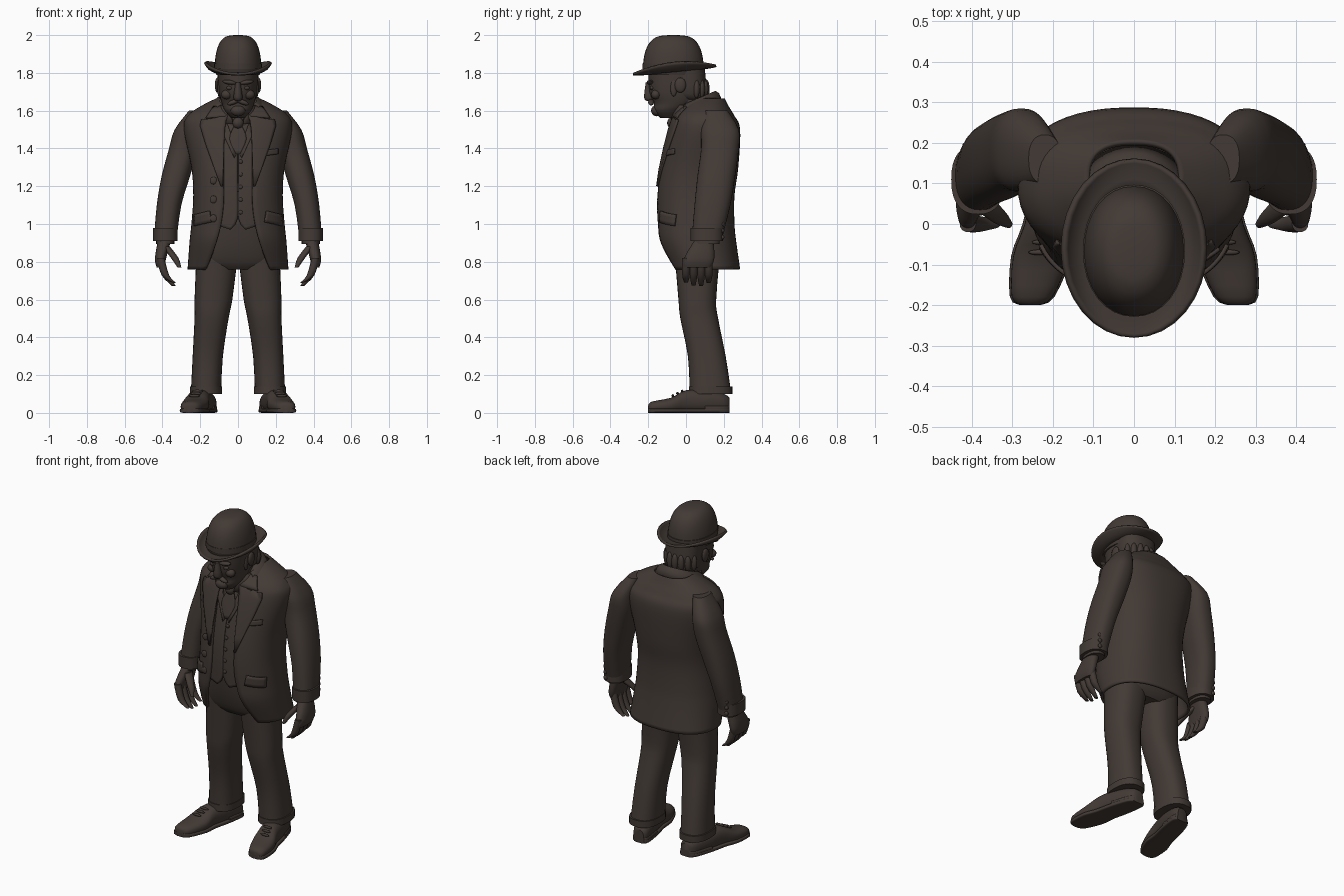
import bpy, bmesh, math
from mathutils import Matrix, Vector
from math import sin, cos, tau, radians

cube = bpy.data.objects.get("Cube")
if cube:
    bpy.data.objects.remove(cube, do_unlink=True)

COLOUR = (.055, .042, .035, 1)
brown = bpy.data.materials.new("dark_brown")
brown.use_nodes = True
brown.diffuse_color = COLOUR
brown.node_tree.nodes["Principled BSDF"].inputs["Base Color"].default_value = COLOUR


def finish(name, bm, mirror=False, thick=0):
    """Turn a bmesh into a smooth object, optionally mirrored and thickened."""
    bmesh.ops.recalc_face_normals(bm, faces=bm.faces)
    mesh = bpy.data.meshes.new(name)
    bm.to_mesh(mesh)
    bm.free()
    mesh.materials.append(brown)
    mesh.shade_smooth()
    mesh.set_sharp_from_angle(angle=radians(45))
    ob = bpy.data.objects.new(name, mesh)
    bpy.context.collection.objects.link(ob)
    if thick:
        solidify = ob.modifiers.new("thickness", 'SOLIDIFY')
        solidify.thickness = thick
        solidify.offset = 0
    if mirror:
        ob.modifiers.new("mirror", 'MIRROR').use_mirror_merge = False


def skin(name, rows, closed=True, cap=True, **options):
    """Join rows of points into a surface."""
    bm = bmesh.new()
    rows = [[bm.verts.new(point) for point in row] for row in rows]
    for low, high in zip(rows, rows[1:]):
        count = len(low)
        for i in range(count if closed else count - 1):
            j = (i + 1) % count
            bm.faces.new((low[i], low[j], high[j], high[i]))
    if cap:
        bm.faces.new(rows[0])
        bm.faces.new(rows[-1])
    finish(name, bm, **options)


def refine(sections, steps=3):
    """Interpolate smoothly between a few sections."""
    padded = [sections[0], *sections, sections[-1]]
    result = []
    for group in zip(padded, padded[1:], padded[2:], padded[3:]):
        for k in range(steps):
            t = k / steps
            result.append([b + t * (c - a + t * (2 * a - 5 * b + 4 * c - d
                           + t * (3 * (b - c) + d - a))) / 2
                           for a, b, c, d in zip(*group)])
    return result + [list(sections[-1])]


def signed_power(value, exponent):
    return math.copysign(abs(value) ** exponent, value)


def ring(section, gap=0, power=2.4, count=32):
    """Section holds height, centre y, half width, half depth and centre x."""
    z, y, width, depth, x = section
    start = math.asin(gap / width) if gap else 0
    points = []
    for i in range(count):
        t = start + (tau - 2 * start) * i / (count - 1 if gap else count)
        points.append((x + width * signed_power(sin(t), 2 / power),
                       y - depth * signed_power(cos(t), 2 / power), z))
    return points


def loft(name, sections, power=2.4, **options):
    sections = [s if len(s) > 4 else (*s, 0) for s in sections]
    skin(name, [ring(s, power=power) for s in refine(sections)], **options)


def wider(sections, extra):
    return [(z, y, w + extra, d + extra, x) for z, y, w, d, x in sections]


def blob(name, centre, size, mirror=False, tilt=0):
    bm = bmesh.new()
    bmesh.ops.create_uvsphere(bm, u_segments=14, v_segments=8, radius=1)
    bm.transform(Matrix.Translation(Vector(centre)) @ Matrix.Rotation(tilt, 4, 'Y')
                 @ Matrix.Diagonal((*size, 1)))
    finish(name, bm, mirror)


# Coat: an open-fronted shell whose skirts curve away below the waist
coat = refine([(.76, .1, .26, .18, 0), (.9, .06, .25, .2, 0), (1, .05, .24, .2, 0),
               (1.15, .05, .23, .2, 0), (1.3, .07, .24, .2, 0), (1.5, .1, .28, .18, 0),
               (1.57, .1, .26, .15, 0), (1.62, .11, .19, .11, 0), (1.66, .12, .11, .08, 0)], 5)


def front_gap(section):
    return .06 + .1 * (max(1.15 - section[0], 0) / .4) ** 2


skin("coat", [ring(s, front_gap(s), count=48) for s in coat],
     closed=False, cap=False, thick=.014)


def on_coat(x, z, lift):
    """Point on the coat's front, lifted outwards."""
    low, high = next(pair for pair in zip(coat, coat[1:]) if z <= pair[1][0])
    t = (z - low[0]) / (high[0] - low[0])
    y, width, depth = (low[k] + t * (high[k] - low[k]) for k in (1, 2, 3))
    across = min(abs(x) / (width + lift), 1)
    return (x, y - (depth + lift) * (1 - across ** 2.4) ** (1 / 2.4), z)


def panel(name, inner, outer, lift, mirror=True, thick=.01):
    """Thin cloth panel following the coat between two edges."""
    rows = []
    for start, end in zip(refine(inner), refine(outer)):
        line = [Vector(start).lerp(Vector(end), i / 8) for i in range(9)]
        rows.append([on_coat(point.x, point.y, lift) for point in line])
    skin(name, rows, closed=False, cap=False, mirror=mirror, thick=thick)


panel("lapels", [(.05, 1.58), (.07, 1.5), (.08, 1.2)],
      [(.15, 1.55), (.2, 1.52), (.09, 1.2)], .014)
panel("collar_fronts", [(.05, 1.63), (.05, 1.57)], [(.13, 1.62), (.17, 1.56)], .016)
panel("pocket_flaps", [(.15, 1.07), (.14, 1.01)], [(.23, 1.05), (.23, .99)], .012)
panel("breast_pocket", [(.14, 1.39), (.14, 1.36)], [(.21, 1.4), (.21, 1.37)], .01, False)

# Collar folded round the back of the neck
rows = []
for spread, drop in ((0, .02), (.01, 0), (.03, .01), (.06, .06)):
    angles = [radians(10 * i) for i in range(-12, 13)]
    rows.append([((.09 + spread) * sin(a), .05 + (.1 + spread * .7) * cos(a),
                  1.655 + .045 * cos(a) - drop) for a in angles])
skin("coat_collar", rows, closed=False, cap=False, thick=.01)

# Waistcoat, shirt and tie
loft("shirt", [(1, .05, .19, .17), (1.3, .08, .2, .18), (1.45, .09, .2, .16), (1.6, .08, .1, .1)])
panel("waistcoat", [(.002, 1.38), (.002, 1.2), (.002, 1.03), (.04, .97)],
      [(.1, 1.54), (.11, 1.25), (.12, 1.08), (.13, 1)], -.01)
panel("waistcoat_lapels", [(.002, 1.38), (.06, 1.54)], [(.02, 1.35), (.09, 1.5)], -.003)
for i in range(5):
    blob("waistcoat_button", on_coat(.014, 1.33 - .067 * i, -.004), (.011, .006, .011))
for i in range(3):
    blob("coat_button", on_coat(-.13, 1.23 - .1 * i, .009), (.02, .006, .02))
panel("tie", [(-.02, 1.52), (-.045, 1.45), (-.01, 1.37)],
      [(.02, 1.52), (.045, 1.45), (.01, 1.37)], -.002, False)
blob("tie_knot", (0, -.075, 1.535), (.03, .025, .03))
skin("shirt_collar", [ring((1.53 + h, .02, .1 - h / 8, .1 - h / 8, 0), .02 + h / 5)
                      for h in (0, .05, .1)], closed=False, cap=False, thick=.01)

# Trousers with turned-up hems
loft("trouser_seat", [(.76, .06, .17, .1), (.8, .06, .22, .13), (.9, .06, .22, .16),
                      (1.03, .05, .2, .17)])
leg = [(.1, .13, .08, .11, .17), (.3, .11, .08, .1, .16), (.5, .07, .09, .1, .14),
       (.6, .06, .1, .1, .13), (.84, .06, .11, .12, .11)]
loft("trouser_legs", leg, mirror=True)
hem = [(z, *leg[0][1:]) for z in (.1, .14)]
loft("trouser_hems", wider(hem, .005), mirror=True)


# Shoes: outline from heel to toe, splayed outwards
def shoe_part(name, outline, power, height=None, extra=0):
    rows = []
    for y, width, depth in refine(outline):
        half = height or depth
        points = ring((y, half, width + extra, half, .21 - .23 * y), power=power)
        rows.append([(x, length, up) for x, up, length in points])
    skin(name, rows, mirror=True)


shoe = [(.23, .03, .04), (.2, .05, .05), (.1, .06, .06), (0, .06, .06), (-.08, .07, .04),
        (-.18, .05, .03), (-.2, .02, .02)]
shoe_part("shoes", shoe, 2.4)
shoe_part("shoe_soles", shoe, 5, .012, .005)
shoe_part("shoe_heels", shoe[:3], 5, .02, .003)
for i in range(3):
    blob("shoe_lace", (.215 + .008 * i, -.02 - .025 * i, .115 - .012 * i),
         (.03, .007, .008), True)

# Sleeves with cuffs and buttons
sleeve = [(.92, .11, .06, .08, .385), (1.1, .14, .065, .095, .365), (1.25, .16, .075, .1, .33),
          (1.4, .18, .075, .1, .29), (1.5, .18, .065, .1, .27), (1.6, .16, .04, .06, .22)]
loft("sleeves", sleeve, mirror=True)
cuff = [(z, *sleeve[0][1:]) for z in (.91, .98)]
loft("cuffs", wider(cuff, .006), mirror=True)
loft("shirt_cuffs", [(z - .015, *rest) for z, *rest in wider(cuff, -.012)], mirror=True)
for i in range(3):
    blob("cuff_button", (.41, .195, .93 + .035 * i), (.013, .008, .013), True)

# Hands: palm, four curled fingers and a thumb
loft("palms", [(.77, .06, .02, .07, .41), (.82, .07, .03, .08, .41), (.93, .1, .035, .045, .385)],
     mirror=True)
for i in range(4):
    curl = [(.73, .02, .385), (.82, .02, .41)]
    tip = (.69 - .02 * sin(i), .01, .34)
    loft("finger", [(z, .04 * i, r, r, x) for z, r, x in (tip, *curl)], 2, mirror=True)
loft("thumbs", [(.77, 0, .01, .01, .31), (.82, .02, .02, .02, .335), (.88, .06, .02, .03, .38)],
     2, mirror=True)

# Head and face
loft("neck", [(1.52, .04, .085, .09), (1.6, .02, .076, .085), (1.72, .01, .08, .09)])
loft("head", [(1.56, -.09, .035, .045), (1.6, -.09, .07, .08), (1.64, -.06, .086, .11),
              (1.7, -.055, .1, .14), (1.82, -.05, .11, .15)], 2.2)
loft("nose", [(1.65, -.195, .01, .01), (1.67, -.195, .024, .027), (1.75, -.195, .012, .018)], 2)
blob("brows", (.045, -.19, 1.75), (.04, .018, .012), True, -.15)
blob("eyes", (.043, -.18, 1.72), (.02, .012, .011), True)
blob("cheeks", (.06, -.16, 1.685), (.03, .025, .025), True)
blob("moustache", (.025, -.185, 1.645), (.036, .016, .013), True, .35)
blob("chin", (0, -.155, 1.6), (.04, .03, .03))
blob("ears", (.11, -.03, 1.735), (.013, .03, .04), True)
loft("hair", [(1.655, .035, .07, .06), (1.69, .02, .1, .09), (1.82, .01, .11, .09)])
blob("sideburns", (.1, -.065, 1.72), (.01, .018, .045), True)
for i in range(-3, 4):
    a = i * radians(22)
    blob("hair_lock", (.1 * sin(a), .02 + .088 * cos(a), 1.715), (.02, .017, .05))

# Hat: domed crown, band and rolled brim
dome = []
for i in range(9):
    a = radians(11 * i)
    size = cos(a) ** .55
    dome.append((1.83 + .17 * sin(a), -.067, .123 * size, .16 * size))
loft("hat_crown", [(1.79, -.065, .115, .15), *dome], 2.1)
loft("hat_band", [(z, -.066, .126, .163) for z in (1.82, 1.85)], 2.1)
rows = []
for f in (0, .4, .7, .9, 1):
    row = []
    for i in range(32):
        a = tau * i / 32
        y = (.14 + .08 * f) * cos(a)
        row.append(((.105 + .07 * f) * sin(a), y - .06,
                    1.81 + .1 * y + f ** 3 * (.006 + .04 * sin(a) ** 2)))
    rows.append(row)
skin("hat_brim", rows, cap=False, thick=.013)
